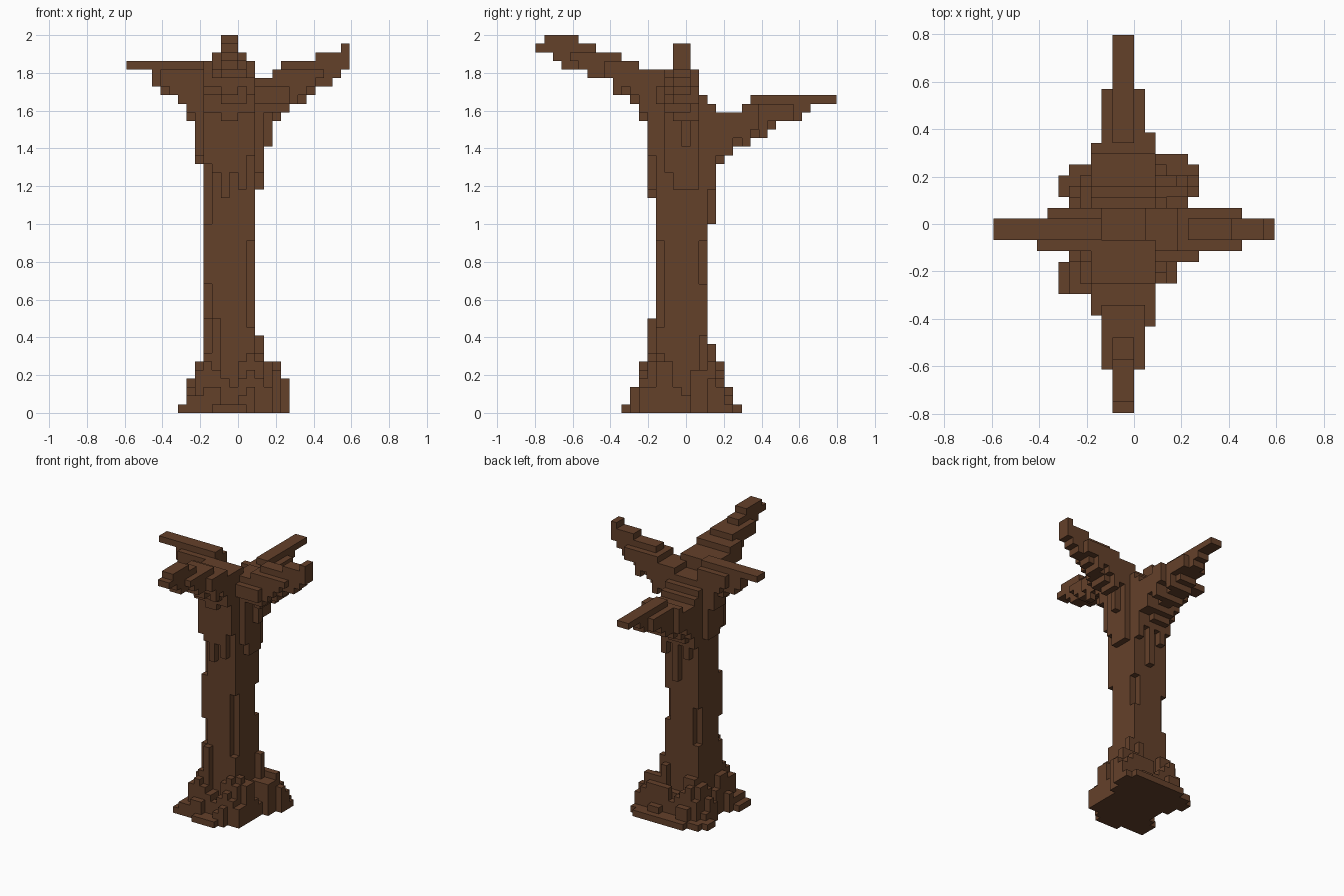
import bpy, bmesh, math, random

random.seed(4)
V = 2 / 44  # edge length of one cube; z index 0..43

cube = bpy.data.objects.get("Cube")
if cube:
    bpy.data.objects.remove(cube, do_unlink=True)

bark = bpy.data.materials.new("brown bark")
bark.use_nodes = True
BROWN = (0.127, 0.052, 0.023, 1)
bark.diffuse_color = BROWN
bsdf = bark.node_tree.nodes["Principled BSDF"]
bsdf.inputs["Base Color"].default_value = BROWN
bsdf.inputs["Roughness"].default_value = 0.9


def box(x0, x1, y0, y1, z0, z1):
    return {(x, y, z) for x in range(x0, x1) for y in range(y0, y1) for z in range(z0, z1)}


def step(table, i):
    """Value of the first (limit, value) entry whose limit is above i."""
    return next((v for limit, v in table if i < limit), None)


# Trunk: a 6 x 6 column with notched corners
trunk = box(-4, 2, -3, 3, 0, 37) | box(-3, 1, -2, 2, 37, 38)
for x, y, z0, z1 in [(1, -3, 10, 20), (-4, -3, 11, 15), (-4, -3, 22, 29),
                     (1, 2, 15, 20), (-4, 2, 12, 18)]:
    trunk -= box(x, x + 1, y, y + 1, z0, z1)
# Raised bark strips under the crown
for x, y, z0 in [(-2, -4, 25), (0, -4, 26), (-4, -4, 29), (1, -4, 30), (2, -2, 28), (2, 1, 26),
                 (-5, 0, 29), (-5, -2, 30), (-3, 3, 28), (-1, 3, 22), (1, 3, 27)]:
    trunk |= box(x, x + 1, y, y + 1, z0, 36)

# Roots: four stepped diagonal spurs, lower between them
footprint = [(-6, -3, 1), (-5, -7, 2), (-3, -7, 4), (-2, -6, 4), (1, -5, 4), (3, -6, 5),
             (5, -7, 6), (6, -6, 6), (7, -4, 5)]
rise_left, rise_right = [99, 6, 4, 1], [99, 9, 7, 6, 4]
rise_front, rise_back = [99, 11, 6, 3, 1], [99, 8, 6, 3, 1]
peaks = {(-3, -4), (1, 3), (2, 2), (-5, -3), (4, 3), (5, 3)}
valley = [0, 0, 2, 3, 1, 0]  # height lost across the six lanes of a trunk side
roots = set()
for y in range(-7, 7):
    x0, x1 = step([(limit, (a, b)) for limit, a, b in footprint], y)
    for x in range(x0, x1):
        dx = max(-4 - x, x - 1, 0)
        dy = max(-3 - y, y - 2, 0)
        if dx == 0 and dy == 0:
            continue
        h = min((rise_left if x < 0 else rise_right)[dx], (rise_front if y < 0 else rise_back)[dy])
        if (x, y) not in peaks:
            h = min(h, 7) - random.choice((0, 0, 1, 2))
            if dx == 0:
                h -= valley[x + 4]
            elif dy == 0:
                h -= valley[y + 3]
            elif x > 0 and y < 0:
                h -= dx + dy - 1
            elif dx * dy > 1:
                h -= 1
        roots |= box(x, x + 1, y, y + 1, 0, max(1, h))


def branch(start, end, top, bottom, span):
    """Cells along a branch: a = distance index, c = position across it."""
    cells = set()
    for a in range(start, end):
        lo, hi = step(bottom, a), step(top, a)
        for c in range(-4, 3):
            ragged = 0
            if c != 0 and hi - lo > 7:
                ragged = random.choice((0, 2, 4, 6))
            elif c not in (-1, 0) and hi - lo > 3:
                ragged = random.choice((0, 1, 1))
            for z in range(lo + ragged, hi):
                c0, c1 = span(a, z)
                if c0 <= c < c1:
                    cells.add((a, c, z))
    return cells


# Left branch (+x) with an upturned tip
left = branch(2, 13,
              [(4, 39), (5, 40), (9, 41), (12, 42), (13, 43)],
              [(3, 26), (4, 31), (5, 34), (6, 35), (8, 36), (9, 37), (11, 38), (12, 39), (13, 40)],
              lambda a, z: (-1, 1) if a >= 10 or z >= 40 else (-2, 2))
left_branch = left | box(1, 2, -2, 2, 36, 39) | box(2, 6, -3, -2, 36, 38)

# Right branch (-x) capped by a flat slab, measured outward as -x - 1
right = branch(3, 13,
               [(13, 41)],
               [(4, 36), (5, 29), (6, 34), (7, 36), (9, 37), (10, 38), (13, 40)],
               lambda a, z: (-1, 1) if a >= 9 or z >= 40 else (-2, 1) if a == 8 else (-2, 2))
right_branch = {(-a - 1, c, z) for a, c, z in right}

# Front branch (-y), the tallest; across positions are shifted by one cube
front = branch(3, 17,
               [(5, 40), (7, 41), (10, 42), (12, 43), (16, 44), (17, 43)],
               [(4, 28), (5, 34), (6, 36), (8, 37), (11, 39), (14, 40), (15, 41), (17, 42)],
               lambda a, z: (-1, 1) if a >= 13 or z >= 42 else
               (-2, 2) if z == 41 or a >= 9 else (-2, 3) if a == 8 else (-3, 3))
front_branch = {(c - 1, -a - 1, z) for a, c, z in front} | box(-4, 2, -3, -1, 36, 40)

# Back branch (+y), lower and nearly level
back = branch(3, 18,
              [(4, 36), (7, 35), (8, 36), (18, 37)],
              [(4, 26), (5, 29), (6, 30), (8, 31), (10, 32), (11, 33), (14, 34), (15, 35), (18, 36)],
              lambda a, z: (-1, 1) if a >= 13 or z >= 36 else
              (-2, 2) if a >= 9 else (-2, 3) if a >= 8 else (-3, 3))
back_branch = {(c - 1, a, z) for a, c, z in back}

parts = {"trunk": trunk, "roots": roots, "left_branch": left_branch,
         "right_branch": right_branch, "front_branch": front_branch, "back_branch": back_branch}
solid = set().union(*parts.values())

# Corner offsets of a cube face for each outward direction
QUADS = {(1, 0, 0): [(1, 0, 0), (1, 1, 0), (1, 1, 1), (1, 0, 1)],
         (-1, 0, 0): [(0, 0, 0), (0, 0, 1), (0, 1, 1), (0, 1, 0)],
         (0, 1, 0): [(0, 1, 0), (0, 1, 1), (1, 1, 1), (1, 1, 0)],
         (0, -1, 0): [(0, 0, 0), (1, 0, 0), (1, 0, 1), (0, 0, 1)],
         (0, 0, 1): [(0, 0, 1), (1, 0, 1), (1, 1, 1), (0, 1, 1)],
         (0, 0, -1): [(0, 0, 0), (0, 1, 0), (1, 1, 0), (1, 0, 0)]}


def build(name, cells):
    """Skin the exposed cube sides and merge flat neighbours."""
    bm = bmesh.new()
    verts = {}
    for x, y, z in sorted(cells):
        for (dx, dy, dz), quad in QUADS.items():
            if (x + dx, y + dy, z + dz) in solid:
                continue
            corners = []
            for i, j, k in quad:
                p = (x + i, y + j, z + k)
                if p not in verts:
                    verts[p] = bm.verts.new((p[0] * V, (p[1] - 0.5) * V, p[2] * V))
                corners.append(verts[p])
            bm.faces.new(corners)
    bmesh.ops.dissolve_limit(bm, angle_limit=math.radians(1), verts=bm.verts[:], edges=bm.edges[:])
    mesh = bpy.data.meshes.new(name)
    bm.to_mesh(mesh)
    bm.free()
    mesh.materials.append(bark)
    obj = bpy.data.objects.new(name, mesh)
    bpy.context.collection.objects.link(obj)


taken = set()
for name, cells in parts.items():
    build(name, cells - taken)
    taken |= cells
